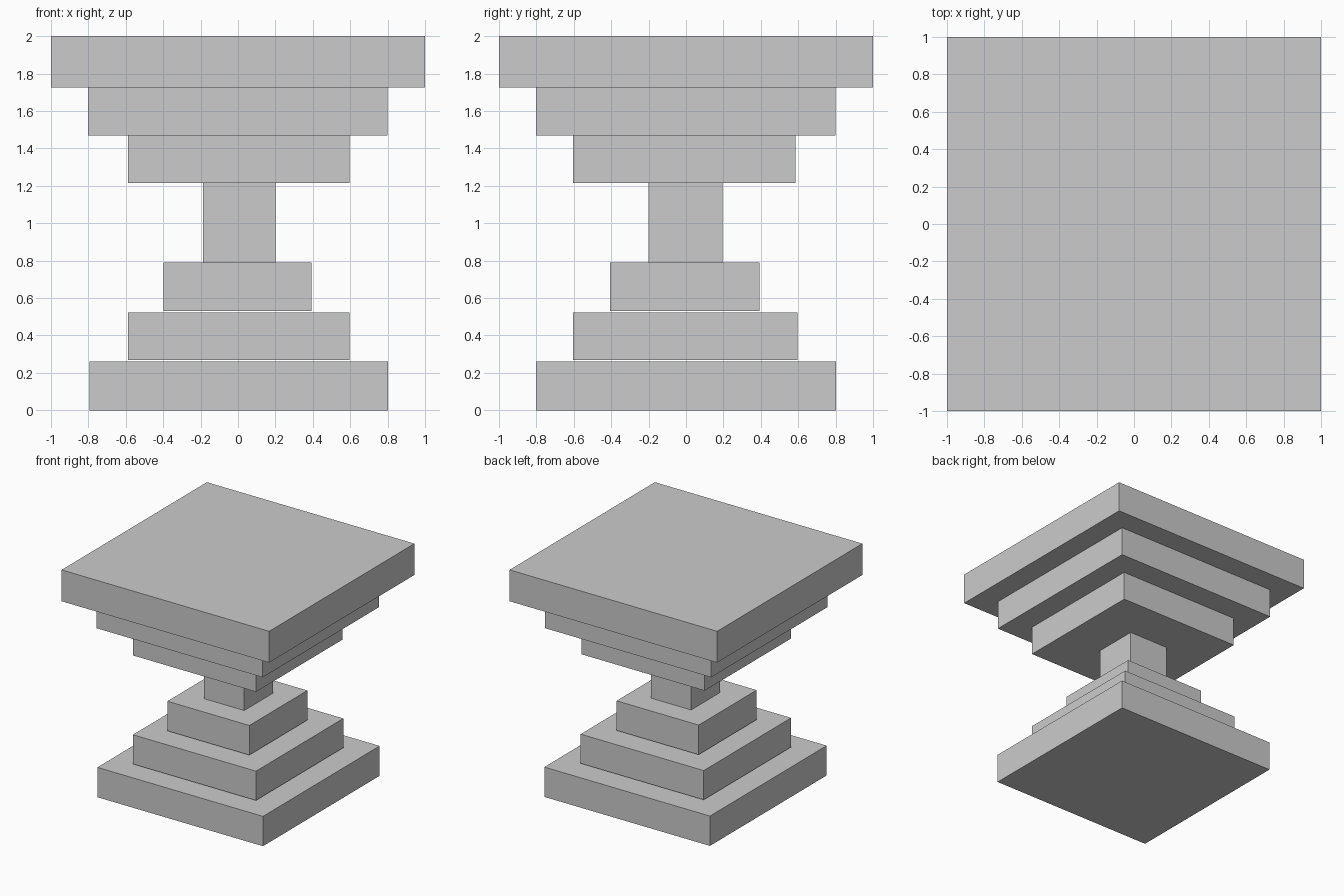
import bpy

if "Cube" in bpy.data.objects:
    bpy.data.objects.remove(bpy.data.objects["Cube"])


def slab(name, x, y, z):
    """Box spanning the given (min, max) ranges."""
    bpy.ops.mesh.primitive_cube_add(size=1, location=[(a + b) / 2 for a, b in (x, y, z)])
    obj = bpy.context.object
    obj.name = name
    obj.scale = [b - a for a, b in (x, y, z)]
    bpy.ops.object.transform_apply(location=False, rotation=False, scale=True)
    return obj


# Stepped base, with hairline gaps between the slabs
slab("base_lower_step", (-0.793, 0.803), (-0.803, 0.803), (0.0, 0.26))
slab("base_middle_step", (-0.589, 0.597), (-0.605, 0.597), (0.268, 0.523))
slab("base_upper_step", (-0.397, 0.393), (-0.405, 0.393), (0.532, 0.79))

# Square column
slab("column", (-0.187, 0.2), (-0.2, 0.196), (0.79, 1.214))

# Inverted stepped capital and table top
slab("capital_lower_step", (-0.589, 0.597), (-0.605, 0.585), (1.214, 1.47))
slab("capital_upper_step", (-0.803, 0.8), (-0.803, 0.8), (1.47, 1.727))
slab("table_top", (-1.0, 1.0), (-1.0, 1.0), (1.727, 2.0))
